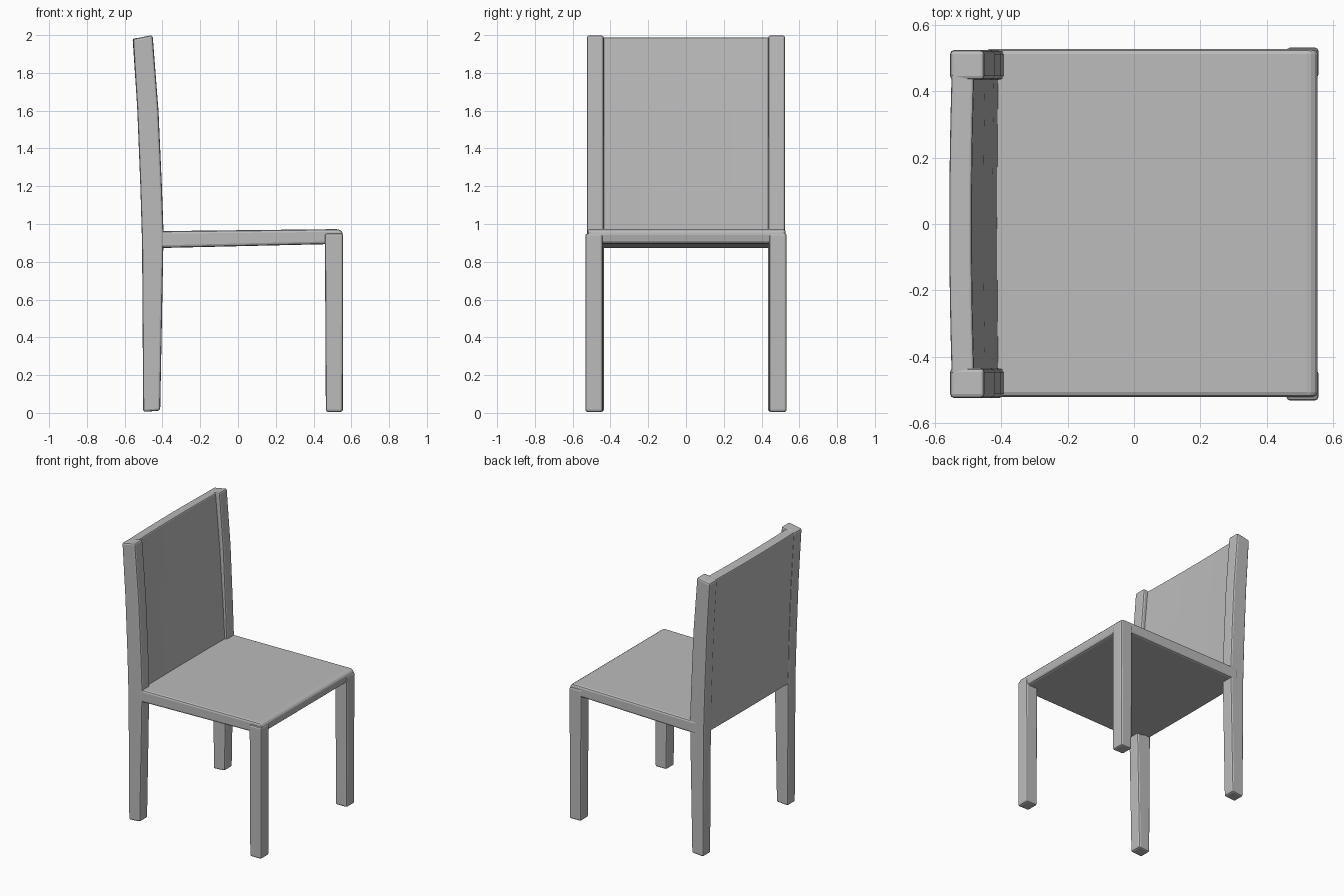
import bpy, bmesh

if "Cube" in bpy.data.objects:
    bpy.data.objects.remove(bpy.data.objects["Cube"])

GREY = (0.5, 0.5, 0.5, 1)
mat = bpy.data.materials.new("plain grey")
mat.use_nodes = True
mat.diffuse_color = GREY
mat.node_tree.nodes["Principled BSDF"].inputs["Base Color"].default_value = GREY


def loft(name, profile, ys, bow=0.0, bevel=0.012):
    """Sweep an (x, z) side profile through the y stations, bowed backwards mid-way."""
    bm = bmesh.new()
    half = max(abs(y) for y in ys)
    rings = []
    for y in ys:
        shift = bow * (1 - (y / half) ** 2) if bow else 0
        rings.append([bm.verts.new((x - shift * z, y, z)) for x, z in profile])
    n = len(profile)
    for a, b in zip(rings, rings[1:]):
        for i in range(n):
            j = (i + 1) % n
            bm.faces.new((a[i], a[j], b[j], b[i]))
    bm.faces.new(rings[0])
    bm.faces.new(rings[-1])
    bmesh.ops.recalc_face_normals(bm, faces=bm.faces)
    mesh = bpy.data.meshes.new(name)
    bm.to_mesh(mesh)
    bm.free()
    mesh.materials.append(mat)
    obj = bpy.data.objects.new(name, mesh)
    bpy.context.collection.objects.link(obj)
    if bevel:
        mod = obj.modifiers.new("soft edges", "BEVEL")
        mod.width = bevel
        mod.segments = 2
        mod.angle_limit = 0.6
    return obj


# Side profiles: rear posts lean back above the seat
post = [(-0.502, 0.005), (-0.508, 0.9), (-0.517, 1.2), (-0.533, 1.6), (-0.556, 1.98),
        (-0.452, 2.0), (-0.421, 1.6), (-0.403, 1.2), (-0.394, 0.95), (-0.412, 0.012)]
front_leg = [(0.465, 0.005), (0.555, 0.005), (0.557, 0.95), (0.46, 0.95)]

for side, s in (("left", 1), ("right", -1)):
    loft(f"rear_post_{side}", post, [s * 0.435, s * 0.525])
    loft(f"front_leg_{side}", front_leg, [s * 0.44, s * 0.533])

# Backrest panel, thinner than the posts and slightly bowed
panel = [(-0.503, 0.88), (-0.51, 1.2), (-0.526, 1.6), (-0.55, 1.982),
         (-0.482, 1.988), (-0.448, 1.6), (-0.422, 1.2), (-0.405, 0.88)]
stations = [-0.48 + 0.08 * i for i in range(13)]
loft("backrest_panel", panel, stations, bow=0.004, bevel=0.008)

# Seat slab, its underside rising slightly to the front
seat = [(-0.45, 0.872), (0.545, 0.895), (0.557, 0.955), (0.535, 0.973), (-0.45, 0.962)]
loft("seat", seat, [-0.522, 0.528], bevel=0.018)
